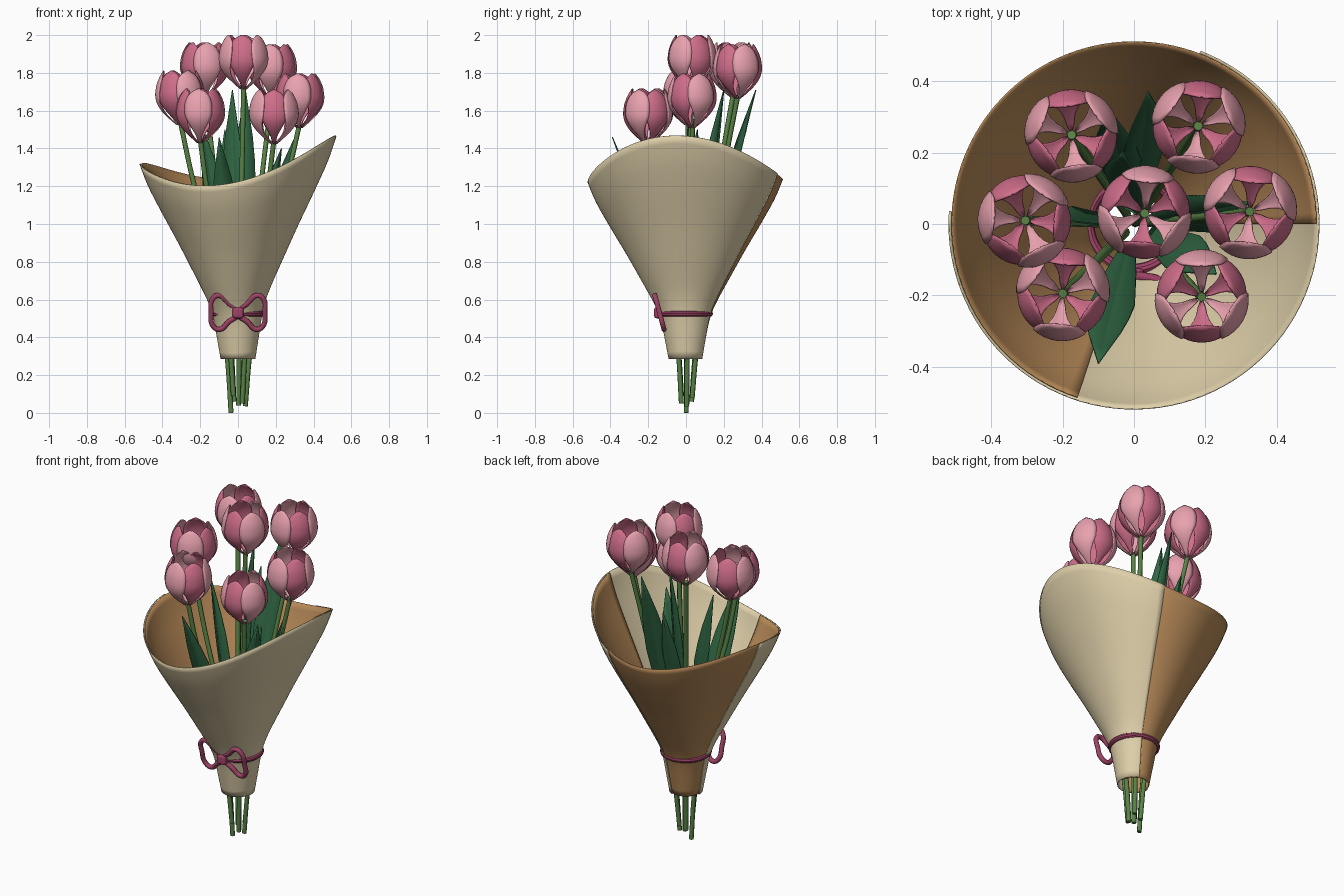
import bpy, math, random
from mathutils import Vector

if "Cube" in bpy.data.objects:
    bpy.data.objects.remove(bpy.data.objects["Cube"])

random.seed(4)

def mat(name, r, g, b):
    m = bpy.data.materials.new(name)
    m.diffuse_color = (r ** 2.2, g ** 2.2, b ** 2.2, 1)
    m.use_nodes = True
    m.node_tree.nodes["Principled BSDF"].inputs["Base Color"].default_value = m.diffuse_color
    return m

CREAM = mat("cream_paper", .87, .81, .66)
KRAFT = mat("kraft_paper", .72, .54, .35)
LIGHT = mat("light_pink", .91, .63, .68)
DEEP = mat("deep_pink", .81, .43, .54)
LEAF = mat("leaf_green", .20, .40, .27)
STEM = mat("stem_green", .35, .51, .28)
RIBBON = mat("ribbon", .62, .27, .40)

def lerp_table(table, t):
    for (a, va), (b, vb) in zip(table, table[1:]):
        if t <= b:
            return va + (vb - va) * (t - a) / (b - a)
    return table[-1][1]

def smooth_table(table, t):
    # Soften the corners of a profile; the window shrinks to zero at both ends
    w = min(.04, t, 1 - t)
    return sum(lerp_table(table, t + d) for d in (-w, 0, w)) / 3

def sheets(name, rows, cols, fns, materials, thick=0, mat_fn=None, angle=40):
    """One object of several sheets, each from fn(u, v): u across, v along."""
    verts, faces, idx = [], [], []
    for k, fn in enumerate(fns):
        o = len(verts)
        verts += [fn(i / cols, j / rows) for j in range(rows + 1) for i in range(cols + 1)]
        for j in range(rows):
            for i in range(cols):
                a = o + j * (cols + 1) + i
                faces.append((a, a + 1, a + cols + 2, a + cols + 1))
                idx.append(mat_fn(k) if mat_fn else 0)
    me = bpy.data.meshes.new(name)
    me.from_pydata(verts, [], faces)
    for m in materials:
        me.materials.append(m)
    me.polygons.foreach_set("material_index", idx)
    ob = bpy.data.objects.new(name, me)
    bpy.context.collection.objects.link(ob)
    if thick:
        s = ob.modifiers.new("thickness", "SOLIDIFY")
        s.thickness, s.offset = thick, 0
    bpy.ops.object.select_all(action='DESELECT')
    ob.select_set(True)
    bpy.context.view_layer.objects.active = ob
    bpy.ops.object.shade_smooth_by_angle(angle=math.radians(angle))
    return ob

def tube(name, pts, radius, material, cyclic=False):
    cu = bpy.data.curves.new(name, 'CURVE')
    cu.dimensions = '3D'
    cu.bevel_depth, cu.bevel_resolution = radius, 2
    cu.resolution_u = 8
    cu.use_fill_caps = True
    sp = cu.splines.new('BEZIER')
    sp.bezier_points.add(len(pts) - 1)
    for bp, p in zip(sp.bezier_points, pts):
        bp.co = p
        bp.handle_left_type = bp.handle_right_type = 'AUTO'
    sp.use_cyclic_u = cyclic
    cu.materials.append(material)
    ob = bpy.data.objects.new(name, cu)
    bpy.context.collection.objects.link(ob)
    return ob

# Paper wrap: two overlapping part-cones with a wavy rim
WRAP = [(0, .082), (.24, .125), (.32, .16), (.6, .308), (.75, .393), (.9, .474), (1, .511)]

def rim(a):
    b = a + math.radians(8)
    return 1.311 + .075 * math.cos(b) + .084 * math.cos(2 * b) + .017 * math.sin(a)

def wrap(name, a0, a1, offset, material):
    def fn(u, v):
        a = math.radians(a0 + (a1 - a0) * u)
        r = smooth_table(WRAP, v) + offset
        return (r * math.cos(a), r * math.sin(a), .285 + (rim(a) - .285) * v)
    sheets(name, 28, 72, [fn], [material], .004)

wrap("outer_wrap", 176, 429, .008, CREAM)
wrap("inner_wrap", 0, 252, 0, KRAFT)

# Ribbon band, bow loops and knot
bpy.ops.mesh.primitive_torus_add(major_radius=.127, minor_radius=.016, major_segments=48,
                                 minor_segments=10, location=(0, 0, .525))
band = bpy.context.object
band.name = "ribbon_band"
band.data.materials.append(RIBBON)
bpy.ops.object.shade_smooth_by_angle()
LOOP = [(.0, .0), (.05, .05), (.105, .092), (.136, .07), (.142, 0), (.135, -.065), (.1, -.088), (.05, -.048)]
for side, sx in (("left", -1), ("right", 1)):
    tube("bow_loop_" + side, [(sx * x, -.14 - .27 * z, .53 + z) for x, z in LOOP], .014, RIBBON, True)
bpy.ops.mesh.primitive_cube_add(size=1, location=(0, -.147, .53))
knot = bpy.context.object
knot.name = "bow_knot"
knot.scale = (.058, .045, .058)
bpy.ops.object.transform_apply(location=False, rotation=False, scale=True)
bv = knot.modifiers.new("round", "BEVEL")
bv.width, bv.segments = .014, 3
knot.data.materials.append(RIBBON)

# Tulip heads: six cupped petals, alternating tone
CUP = [(0, .014), (.1, .05), (.25, .094), (.4, .121), (.55, .13), (.75, .122), (.9, .104), (1, .086)]
WIDTH = [(0, .007), (.15, .016), (.3, .042), (.5, .076), (.7, .078), (.85, .064), (.94, .043), (1, .006)]

def petal(c, ang, inner):
    def fn(u, v):
        s = u * 2 - 1
        r = smooth_table(CUP, v) - .006 * inner
        a = ang + s * smooth_table(WIDTH, v) / max(r, .02)
        r += .003 * (1 - s * s)
        return (c[0] + r * math.cos(a), c[1] + r * math.sin(a), c[2] + .285 * v)
    return fn

TULIPS = [(.03, .03, 1.715), (-.175, .25, 1.675), (.18, .275, 1.665), (-.305, .01, 1.525),
          (.325, .035, 1.51), (-.2, -.195, 1.43), (.19, -.205, 1.425)]
LOW = [.04, .06, .08, 0, .035, .09, .05]
for n, (c, low) in enumerate(zip(TULIPS, LOW), 1):
    turn = random.uniform(0, math.tau)
    sheets(f"tulip_{n}", 16, 8, [petal(c, turn + k * math.pi / 3, k % 2) for k in range(6)],
           [LIGHT, DEEP], .005, lambda k: k % 2)
    x, y, z = c
    tube(f"stem_{n}", [(x * .12, y * .12, low), (x * .19, y * .19, .3), (x * .42, y * .42, .8),
                       (x * .8, y * .8, z - .27), (x, y, z + .015)], .013, STEM)

# Leaves: slightly folded blades rising out of the wrap: tip position and twist
BLADE = [(0, .02), (.3, .045), (.6, .066), (.75, .056), (1, .001)]

def leaf(n, tip, twist):
    out = math.atan2(tip[1], tip[0])
    w_dir = Vector((math.cos(out + math.pi / 2 + twist), math.sin(out + math.pi / 2 + twist), 0))
    n_dir = Vector((w_dir.y, -w_dir.x, 0))
    def fn(u, v):
        s = u * 2 - 1
        k = .18 + .82 * v ** 1.15
        w = lerp_table(BLADE, v)
        p = Vector((tip[0] * k, tip[1] * k, .45 + (tip[2] - .45) * v))
        return p + w_dir * (s * w) + n_dir * (abs(s) * -w * .25)
    sheets(f"leaf_{n}", 10, 2, [fn], [LEAF], .005, angle=20)

LEAVES = [((-.1, -.39, 1.46), .3), ((.04, .37, 1.71), .5), ((-.03, .2, 1.71), -.7),
          ((-.07, .32, 1.5), -.3), ((.32, .06, 1.5), .5), ((.23, -.14, 1.4), -.3),
          ((-.19, .01, 1.52), 1.2)]
for n, (tip, twist) in enumerate(LEAVES, 1):
    leaf(n, tip, twist)
